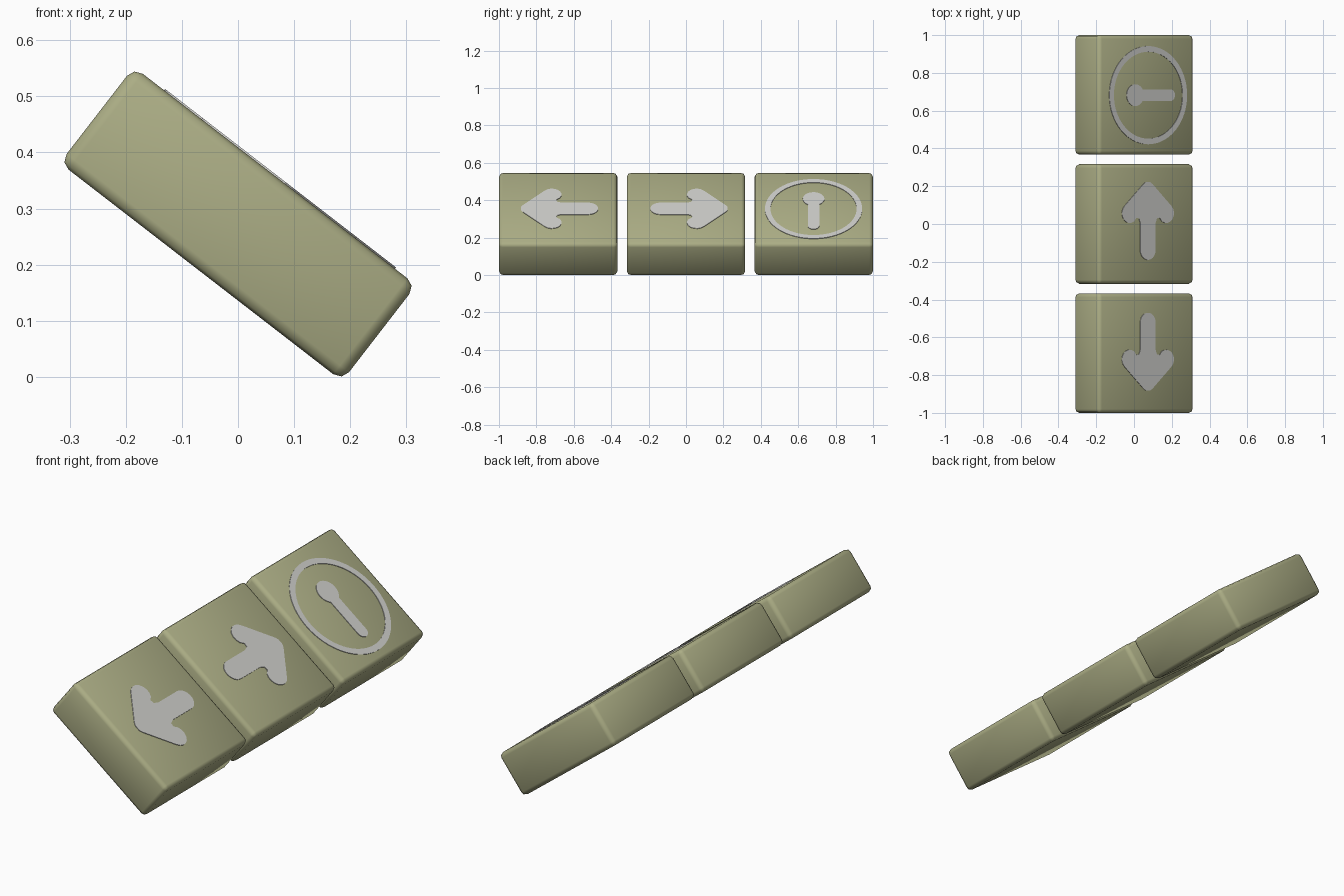
import bpy, bmesh, math
from mathutils import Matrix

if "Cube" in bpy.data.objects:
    bpy.data.objects.remove(bpy.data.objects["Cube"])

TILT = math.radians(37.7)
HALF_U, HALF_Y, HALF_V = 0.318, 0.3165, 0.108   # slope, width, thickness
PLACE = Matrix.Translation((0, 0, 0.2725)) @ Matrix.Rotation(TILT, 4, 'Y')


def material(name, rgb):
    m = bpy.data.materials.new(name)
    m.diffuse_color = (*rgb, 1)
    m.use_nodes = True
    m.node_tree.nodes["Principled BSDF"].inputs["Base Color"].default_value = m.diffuse_color
    return m


KEY = material("olive_plastic", (0.41, 0.42, 0.235))
MARK = material("pale_grey_print", (0.62, 0.62, 0.60))


def finish(name, bm, mat):
    bmesh.ops.recalc_face_normals(bm, faces=bm.faces)
    me = bpy.data.meshes.new(name)
    bm.to_mesh(me)
    bm.free()
    me.transform(PLACE)
    me.materials.append(mat)
    ob = bpy.data.objects.new(name, me)
    bpy.context.collection.objects.link(ob)
    return ob


def key(name, y):
    # softly bevelled block, fully smooth shaded
    bm = bmesh.new()
    bmesh.ops.create_cube(bm, size=2, matrix=Matrix.Translation((0, y, 0))
                          @ Matrix.Diagonal((HALF_U, HALF_Y, HALF_V, 1)))
    bmesh.ops.bevel(bm, geom=bm.edges[:], offset=0.02, segments=2,
                    profile=0.5, affect='EDGES', clamp_overlap=True)
    for f in bm.faces:
        f.smooth = True
    finish(name, bm, KEY)


def plate(name, polygons):
    # thin print on the sloping top face; polygons are lists of (u, y)
    bm = bmesh.new()
    for pts in polygons:
        bm.faces.new([bm.verts.new((u, y, HALF_V - 0.002)) for u, y in pts])
    bmesh.ops.remove_doubles(bm, verts=bm.verts, dist=1e-5)
    ext = bmesh.ops.extrude_face_region(bm, geom=bm.faces[:])
    for v in ext["geom"]:
        if isinstance(v, bmesh.types.BMVert):
            v.co.z += 0.005
    finish(name, bm, MARK)


def arc(cx, cy, r, a0, a1, n=8):
    return [(cx + r * math.cos(math.radians(a0 + (a1 - a0) * i / n)),
             cy + r * math.sin(math.radians(a0 + (a1 - a0) * i / n)))
            for i in range(n + 1)]


def arrow(name, y0, sign):
    # half outline (across, along) from tail to tip, then mirrored
    half = (arc(0, -0.139, 0.051, -85, 0) + [(0.051, 0.005), (0.060, 0.03), (0.078, 0.033)]
            + arc(0.122, 0.057, 0.052, -125, 50) + [(0.03, 0.212), (0.014, 0.222)])
    full = half + [(-u, y) for u, y in reversed(half)]
    plate(name, [[(u + 0.008, y0 + sign * y) for u, y in full]])


# three keys in a row
for label, y in (("front", -1 + HALF_Y), ("middle", 0), ("back", 1 - HALF_Y)):
    key(label + "_key", y)

# arrows pointing to the front and to the back
arrow("front_arrow_print", -0.66, -1)
arrow("middle_arrow_print", 0.0, 1)

# ring made of quads
CU, CY, N = 0.01, 0.682, 64
outer = arc(CU, CY, 0.26, 0, 360, N)
inner = arc(CU, CY, 0.23, 0, 360, N)
plate("ring_print", [[outer[i], outer[i + 1], inner[i + 1], inner[i]] for i in range(N)])

# pin: round head at the upper end with a rounded stem
plate("pin_print", [arc(-0.077, CY, 0.058, 32, 328, 24) + arc(0.158, CY, 0.031, -90, 90, 10)])
